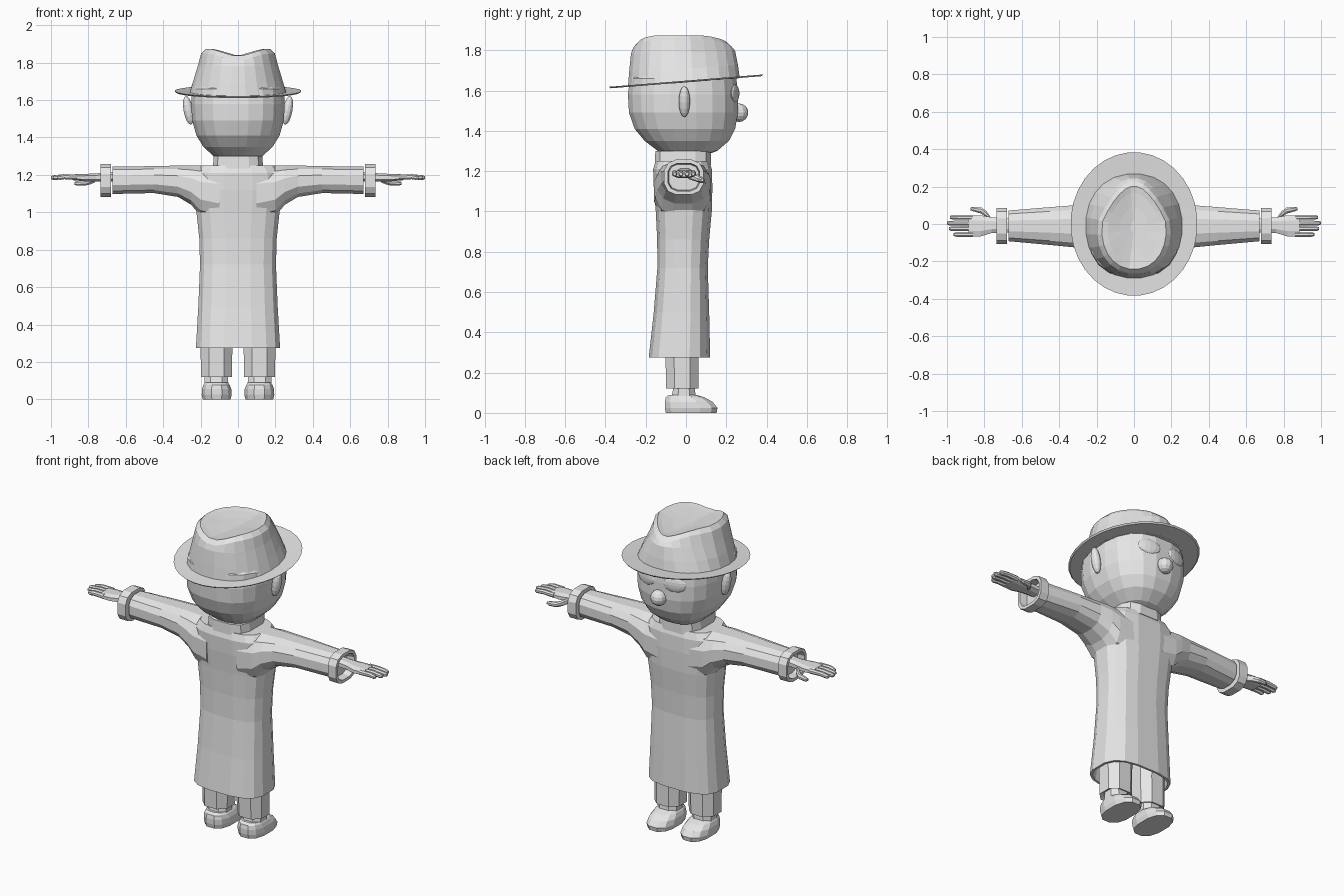
import bpy, bmesh, math
from mathutils import Matrix

grey = bpy.data.materials.new("plain grey")
grey.diffuse_color = (0.8, 0.8, 0.8, 1)


def finish(name, bm):
    bmesh.ops.recalc_face_normals(bm, faces=bm.faces[:])
    mesh = bpy.data.meshes.new(name)
    bm.to_mesh(mesh)
    bm.free()
    mesh.materials.append(grey)
    ob = bpy.data.objects.new(name, mesh)
    bpy.context.collection.objects.link(ob)
    return ob


def loft(name, axis, rings, n=8, e=2.0, side=1, shape=None, caps=(True, True)):
    """Skin rounded-square rings (position, a min, a max, b min, b max) along an axis."""
    bm = bmesh.new()
    loops = []
    k = math.cos(math.pi / n) ** (2 / e)
    for i, (p, a0, a1, b0, b1) in enumerate(rings):
        loop = []
        for j in range(n):
            t = 2 * math.pi * (j + 0.5) / n
            c, s = math.cos(t), math.sin(t)
            a = (a0 + a1) / 2 + (a1 - a0) / 2 * math.copysign(abs(c) ** (2 / e), c) / k
            b = (b0 + b1) / 2 + (b1 - b0) / 2 * math.copysign(abs(s) ** (2 / e), s) / k
            x, y, z = (p, a, b) if axis == 'x' else (a, b, p)
            if shape:
                x, y, z = shape(i, x, y, z)
            loop.append(bm.verts.new((x * side, y, z)))
        loops.append(loop)
    for lo, hi in zip(loops, loops[1:]):
        for j in range(n):
            m = (j + 1) % n
            bm.faces.new((lo[j], lo[m], hi[m], hi[j]))
    if caps[0]:
        bm.faces.new(loops[0])
    if caps[1]:
        bm.faces.new(loops[-1])
    return finish(name, bm)


def ball(name, loc, size, yaw=0, roll=0, u=12, v=8):
    bm = bmesh.new()
    bmesh.ops.create_uvsphere(bm, u_segments=u, v_segments=v, radius=1)
    mat = (Matrix.Translation(loc) @ Matrix.Rotation(yaw, 4, 'Z')
           @ Matrix.Rotation(roll, 4, 'Y') @ Matrix.Diagonal((*size, 1)))
    bm.transform(mat)
    return finish(name, bm)


# coat body with a turned-in hem
loft("coat", 'z', [
    (0.50, -0.19, 0.19, -0.14, 0.095),
    (0.275, -0.212, 0.212, -0.172, 0.107),
    (0.275, -0.225, 0.225, -0.185, 0.12),
    (0.50, -0.212, 0.212, -0.16, 0.115),
    (0.72, -0.203, 0.203, -0.142, 0.108),
    (0.86, -0.207, 0.207, -0.143, 0.115),
    (1.00, -0.222, 0.222, -0.15, 0.128),
    (1.12, -0.24, 0.24, -0.16, 0.131),
    (1.21, -0.235, 0.235, -0.163, 0.128),
    (1.25, -0.20, 0.20, -0.15, 0.115)], 16, 2.9)

# standing collar
loft("collar", 'z', [
    (1.23, -0.135, 0.135, -0.155, 0.125),
    (1.30, -0.13, 0.13, -0.152, 0.123),
    (1.30, -0.115, 0.115, -0.135, 0.108),
    (1.25, -0.115, 0.115, -0.135, 0.108)], 12, 3.2)

# head
loft("head", 'z', [
    (1.28, -0.075, 0.075, -0.08, 0.10),
    (1.30, -0.13, 0.13, -0.14, 0.155),
    (1.35, -0.185, 0.185, -0.205, 0.213),
    (1.41, -0.222, 0.222, -0.255, 0.244),
    (1.49, -0.245, 0.245, -0.283, 0.258),
    (1.58, -0.25, 0.25, -0.288, 0.258),
    (1.66, -0.245, 0.245, -0.278, 0.25),
    (1.72, -0.20, 0.20, -0.22, 0.20)], 20, 2.5)
ball("nose", (0, 0.262, 1.49), (0.047, 0.047, 0.046))


# hat: tilted brim and creased, teardrop-shaped crown
def tilt(i, x, y, z):
    return x, y, z + 0.08 * y


loft("hat_brim", 'z', [
    (1.641, -0.33, 0.33, -0.375, 0.375),
    (1.649, -0.338, 0.338, -0.382, 0.382),
    (1.645, -0.24, 0.24, -0.27, 0.25)], 32, 2.0, shape=tilt)


def crown_shape(i, x, y, z):
    h = max(0, min(1, (z - 1.66) / 0.2))
    x *= 1 - 0.42 * h * max(0, y / 0.22)
    if i < 3:
        z += 0.08 * y * (1 - h)
    else:
        # long crease through the middle, highest just ahead of centre
        z -= 0.036 * max(0, 1 - abs(x) / 0.13)
        z -= 0.25 * max(0, abs(y - 0.03) - 0.1) ** 2
    return x, y, z


loft("hat_crown", 'z', [
    (1.64, -0.258, 0.258, -0.288, 0.267),
    (1.71, -0.238, 0.238, -0.282, 0.258),
    (1.79, -0.213, 0.213, -0.273, 0.244),
    (1.85, -0.197, 0.197, -0.262, 0.228),
    (1.874, -0.172, 0.172, -0.240, 0.20),
    (1.868, -0.14, 0.14, -0.205, 0.165),
    (1.862, -0.075, 0.075, -0.13, 0.09),
    (1.860, -0.015, 0.015, -0.05, 0.02)], 24, 2.2, shape=crown_shape)

for side, tag in ((1, "right"), (-1, "left")):
    # face details
    ball("ear_" + tag, (0.265 * side, -0.008, 1.545), (0.026, 0.028, 0.078), roll=0.18 * side)
    ball("eye_" + tag, (0.095 * side, 0.243, 1.585), (0.068, 0.016, 0.045), yaw=-0.25 * side)

    # sleeve
    loft("sleeve_" + tag, 'x', [
        (0.10, -0.158, 0.125, 0.95, 1.25),
        (0.20, -0.152, 0.122, 0.98, 1.25),
        (0.25, -0.142, 0.115, 1.04, 1.25),
        (0.32, -0.125, 0.10, 1.082, 1.25),
        (0.45, -0.112, 0.09, 1.103, 1.247),
        (0.67, -0.092, 0.072, 1.098, 1.244)], 12, 2.5, side)

    # hollow cuff
    loft("cuff_" + tag, 'x', [
        (0.68, -0.08, 0.06, 1.11, 1.23),
        (0.68, -0.108, 0.086, 1.083, 1.257),
        (0.735, -0.108, 0.086, 1.083, 1.257),
        (0.735, -0.09, 0.068, 1.101, 1.239),
        (0.69, -0.085, 0.063, 1.106, 1.234)], 12, 2.9, side)

    # hand with four fingers and a thumb
    loft("hand_" + tag, 'x', [
        (0.67, -0.045, 0.03, 1.165, 1.215),
        (0.76, -0.048, 0.036, 1.165, 1.208),
        (0.82, -0.066, 0.046, 1.166, 1.205),
        (0.885, -0.066, 0.046, 1.172, 1.203)], 8, 2.6, side)
    for f, (y, tip) in enumerate(((-0.056, 0.965), (-0.025, 0.99), (0.005, 1.0), (0.036, 0.985))):
        loft(f"finger_{f + 1}_{tag}", 'x', [
            (0.86, y - 0.013, y + 0.013, 1.174, 1.203),
            (0.93, y - 0.013, y + 0.013, 1.177, 1.204),
            (tip - 0.012, y - 0.012, y + 0.012, 1.173, 1.198),
            (tip, y - 0.007, y + 0.007, 1.178, 1.193)], 8, 2, side)
    loft("thumb_" + tag, 'x', [
        (0.765, 0.005, 0.035, 1.16, 1.195),
        (0.79, 0.035, 0.07, 1.15, 1.182),
        (0.815, 0.055, 0.088, 1.143, 1.172),
        (0.86, 0.068, 0.092, 1.142, 1.167),
        (0.875, 0.074, 0.088, 1.148, 1.162)], 8, 2, side)

    # trouser leg, ankle and shoe
    loft("trouser_leg_" + tag, 'z', [
        (0.13, 0.045, 0.185, -0.08, 0.045),
        (0.12, 0.033, 0.198, -0.098, 0.062),
        (0.28, 0.03, 0.20, -0.102, 0.062),
        (0.45, 0.025, 0.195, -0.11, 0.07)], 8, 2.4, side)
    loft("ankle_" + tag, 'z', [
        (0.06, 0.05, 0.18, -0.075, 0.05),
        (0.14, 0.055, 0.178, -0.06, 0.042)], 8, 2.4, side)
    loft("shoe_" + tag, 'z', [
        (0.0, 0.04, 0.188, -0.10, 0.152),
        (0.025, 0.034, 0.194, -0.105, 0.156),
        (0.055, 0.036, 0.192, -0.105, 0.132),
        (0.078, 0.045, 0.184, -0.10, 0.09),
        (0.09, 0.055, 0.176, -0.085, 0.05)], 12, 2.5, side)
